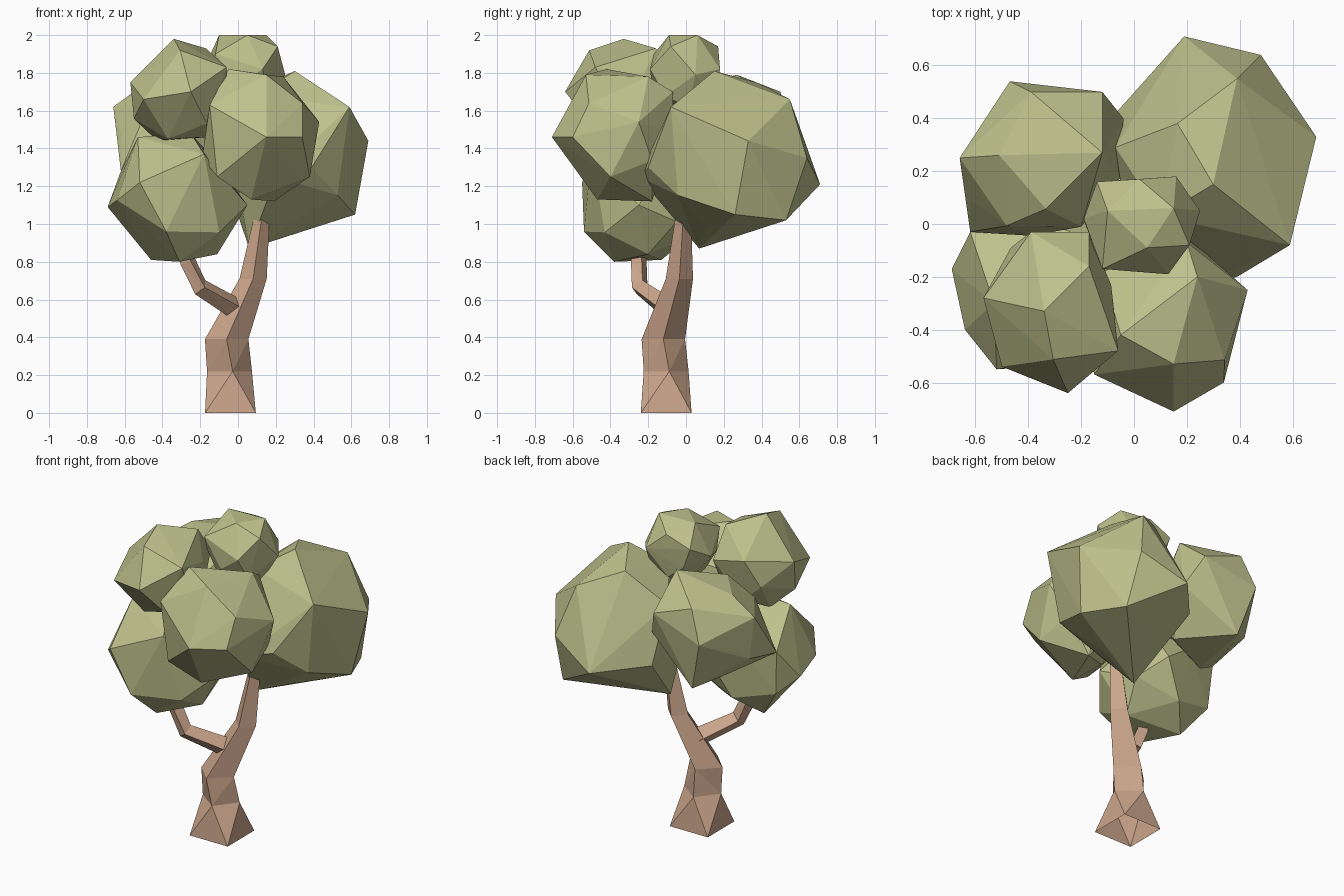
import bpy, bmesh, math
from mathutils import Vector


def material(name, color):
    m = bpy.data.materials.new(name)
    m.diffuse_color = (*color, 1)
    return m


LEAF = material("leaf", (0.51, 0.53, 0.26))
BARK = material("bark", (0.60, 0.38, 0.26))


def finish(name, bm, mat):
    bmesh.ops.recalc_face_normals(bm, faces=bm.faces)
    me = bpy.data.meshes.new(name)
    bm.to_mesh(me)
    bm.free()
    me.materials.append(mat)
    ob = bpy.data.objects.new(name, me)
    bpy.context.collection.objects.link(ob)


def leaf_clump(name, center, radii, corners):
    """Faceted clump: hull of the main corners, filled out by a coarse ellipsoid."""
    bm = bmesh.new()
    pts = [Vector(p) for p in corners]
    n, c = 24, Vector(center)
    for i in range(n):
        z = 1 - (2 * i + 1) / n
        a, r = i * 2.39996, math.sqrt(1 - z * z)
        d = Vector((r * math.cos(a) * radii[0], r * math.sin(a) * radii[1], z * radii[2]))
        if all((c + d - q).length > 0.55 * max(radii) for q in pts):
            pts.append(c + d)
    for p in pts:
        bm.verts.new(p)
    bmesh.ops.convex_hull(bm, input=bm.verts[:])
    bmesh.ops.delete(bm, geom=[v for v in bm.verts if not v.link_faces], context='VERTS')
    finish(name, bm, LEAF)


def limb(name, path, level):
    """Four-sided tapered limb, open at the ends, through (x, y, z, radius, turn) stations."""
    bm = bmesh.new()
    pts = [Vector(p[:3]) for p in path]
    rings = []
    for i, p in enumerate(path):
        t = Vector((0, 0, 1)) if level else (pts[min(i + 1, len(pts) - 1)] - pts[max(i - 1, 0)]).normalized()
        u = Vector((0, 1, 0)).cross(t).normalized()
        v = t.cross(u)
        angles = [math.radians(p[4] + k * 90) for k in range(4)]
        rings.append([bm.verts.new(pts[i] + p[3] * (u * math.cos(a) + v * math.sin(a))) for a in angles])
    for a, b in zip(rings, rings[1:]):
        for k in range(4):
            j = (k + 1) % 4
            bm.faces.new((a[k], a[j], b[j], b[k]))
    bmesh.ops.triangulate(bm, faces=bm.faces[:])
    finish(name, bm, BARK)


# Trunk (square foot, turned to a diamond section above) and side branch
limb("trunk", [(-0.04, -0.105, 0, 0.19, 45), (-0.045, -0.105, 0.22, 0.12, 8), (-0.06, -0.12, 0.39, 0.115, 0),
               (0.08, -0.035, 0.71, 0.072, 0), (0.125, -0.015, 1.03, 0.042, 0), (0.14, 0, 1.12, 0.04, 0)], True)
limb("branch", [(-0.01, -0.09, 0.55, 0.06, 20), (-0.20, -0.245, 0.665, 0.048, 20),
                (-0.265, -0.25, 0.80, 0.044, 20), (-0.28, -0.25, 0.88, 0.04, 20)], False)

# Leaf clumps
leaf_clump("leaves_back_right", (0.30, 0.23, 1.38), (0.38, 0.46, 0.42), [
    (0.30, 0.15, 1.81), (0.39, 0.55, 1.66), (0.69, 0.33, 1.44), (0.59, -0.08, 1.62),
    (0.62, 0.26, 1.05), (0.50, 0.53, 1.02), (0.19, 0.71, 1.21), (0.48, 0.64, 1.35),
    (0.06, 0.07, 0.87), (0.39, -0.20, 1.30), (0.20, -0.25, 1.25), (-0.07, 0.29, 1.56),
    (-0.06, 0.43, 1.22), (0.10, 0.03, 1.68)])
leaf_clump("leaves_back_left", (-0.35, 0.24, 1.49), (0.31, 0.30, 0.31), [
    (-0.12, 0.27, 1.79), (-0.51, 0.26, 1.73), (-0.39, 0.50, 1.70), (-0.12, 0.50, 1.60),
    (-0.47, 0.54, 1.50), (-0.66, 0.25, 1.62), (-0.62, -0.03, 1.28), (-0.04, 0.40, 1.42),
    (-0.38, 0.48, 1.18), (-0.50, 0.00, 1.21), (-0.13, 0.20, 1.18), (-0.20, -0.01, 1.60)])
leaf_clump("leaves_upper_left", (-0.32, -0.33, 1.69), (0.26, 0.30, 0.29), [
    (-0.34, -0.33, 1.98), (-0.57, -0.28, 1.75), (-0.50, -0.54, 1.66), (-0.25, -0.64, 1.70),
    (-0.06, -0.48, 1.83), (-0.17, -0.16, 1.93), (-0.39, -0.03, 1.80), (-0.37, -0.42, 1.45),
    (-0.17, -0.03, 1.75)])
leaf_clump("leaves_lower_left", (-0.32, -0.24, 1.14), (0.37, 0.32, 0.34), [
    (-0.69, -0.17, 1.09), (-0.52, -0.55, 1.22), (-0.38, -0.54, 0.96), (-0.46, -0.13, 0.81),
    (-0.31, -0.38, 0.80), (-0.11, -0.20, 0.84), (0.05, -0.25, 1.10), (-0.53, -0.30, 1.46),
    (-0.25, -0.30, 1.48), (-0.18, -0.50, 1.37), (-0.62, -0.03, 1.28), (-0.60, -0.05, 1.00)])
leaf_clump("leaves_front_right", (0.13, -0.37, 1.46), (0.30, 0.32, 0.33), [
    (-0.05, -0.42, 1.82), (0.24, -0.20, 1.78), (0.15, -0.53, 1.79), (0.15, -0.71, 1.46),
    (0.34, -0.60, 1.46), (0.43, -0.25, 1.54), (0.38, -0.40, 1.25), (0.07, -0.47, 1.13),
    (-0.11, -0.55, 1.25), (-0.19, -0.40, 1.35), (-0.15, -0.57, 1.63), (0.19, -0.18, 1.12),
    (-0.12, -0.18, 1.62), (0.20, -0.07, 1.70)])
leaf_clump("leaves_top", (0.03, 0, 1.79), (0.21, 0.19, 0.21), [
    (-0.10, 0.05, 2.0), (0.05, -0.09, 2.0), (0.15, 0.06, 2.0), (0.02, 0.17, 1.94),
    (0.21, -0.08, 1.94), (0.25, 0.05, 1.79), (-0.12, -0.17, 1.90), (0.13, -0.19, 1.82),
    (-0.14, 0.16, 1.88), (-0.19, 0.02, 1.80), (0.16, 0.18, 1.82)])
